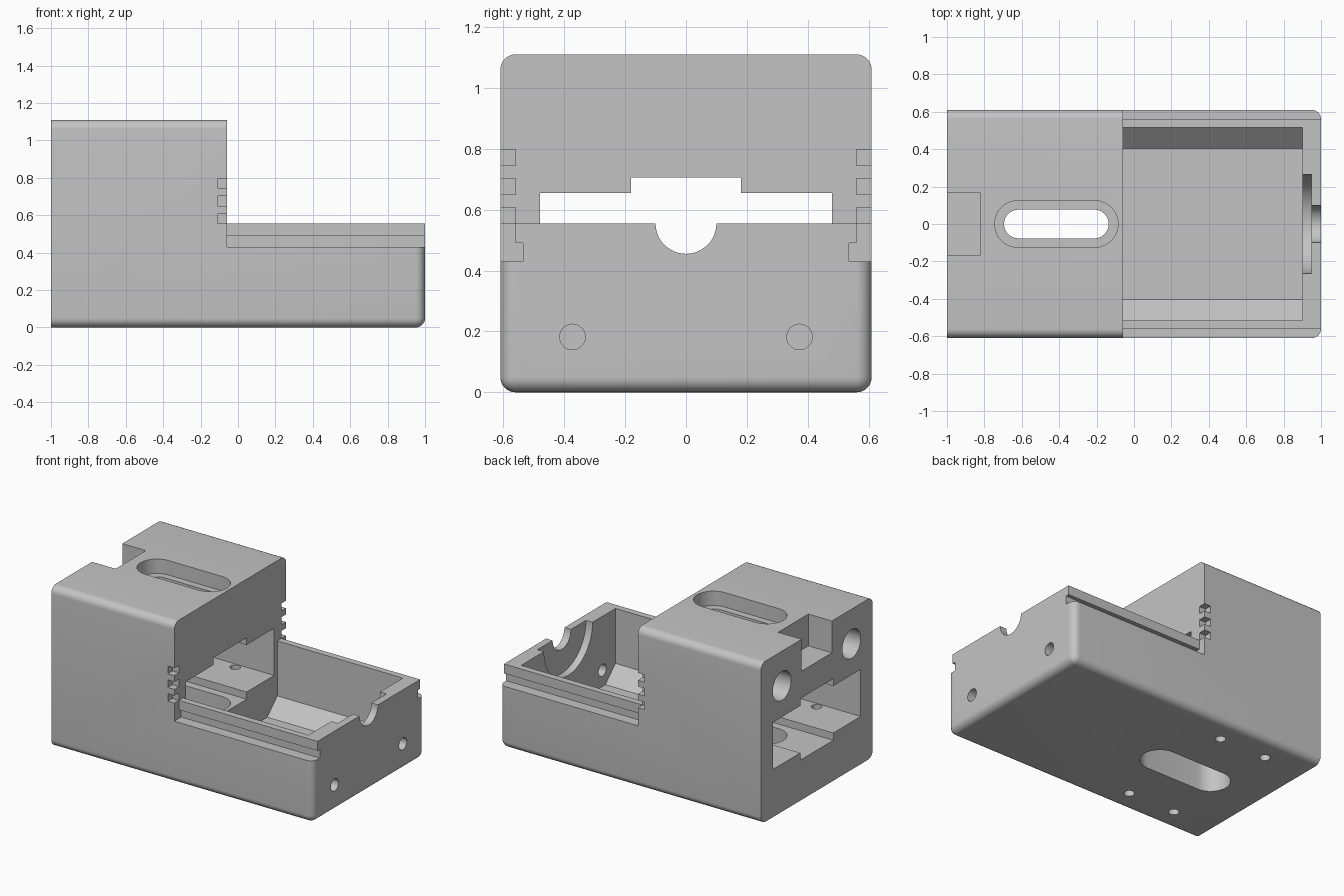
import bpy, bmesh, math
from mathutils import Vector

cube = bpy.data.objects.get("Cube")
if cube:
    bpy.data.objects.remove(cube, do_unlink=True)

# Overall dimensions
HALF_W, HEIGHT, DECK, STEP_X, ROUND = 0.61, 1.11, 0.555, -0.06, 0.05

grey = bpy.data.materials.new("plain grey")
grey.use_nodes = True
grey.diffuse_color = (0.55, 0.55, 0.55, 1)
grey.node_tree.nodes["Principled BSDF"].inputs["Base Color"].default_value = (0.55, 0.55, 0.55, 1)


def prism(name, outline, axis, start, end):
    """Extrude a 2D outline along an axis: x uses (y, z), y uses (x, z), z uses (x, y)."""
    place = {"x": lambda a, b, t: (t, a, b),
             "y": lambda a, b, t: (a, t, b),
             "z": lambda a, b, t: (a, b, t)}[axis]
    bm = bmesh.new()
    face = bm.faces.new([bm.verts.new(place(a, b, start)) for a, b in outline])
    extruded = bmesh.ops.extrude_face_region(bm, geom=[face])["geom"]
    shift = Vector(place(0, 0, end - start))
    bmesh.ops.translate(bm, vec=shift, verts=[v for v in extruded if isinstance(v, bmesh.types.BMVert)])
    bmesh.ops.recalc_face_normals(bm, faces=bm.faces)
    mesh = bpy.data.meshes.new(name)
    bm.to_mesh(mesh)
    bm.free()
    obj = bpy.data.objects.new(name, mesh)
    bpy.context.collection.objects.link(obj)
    return obj


def circle(a, b, r, n=32):
    return [(a + r * math.cos(math.tau * i / n), b + r * math.sin(math.tau * i / n)) for i in range(n)]


def slot(x0, x1, r, n=16):
    """Stadium outline lying along x."""
    right = [(x1 - r + r * math.cos(t), r * math.sin(t))
             for t in (math.pi * (i / n - 0.5) for i in range(n + 1))]
    left = [(x0 + r - r * math.cos(t), -r * math.sin(t))
            for t in (math.pi * (i / n - 0.5) for i in range(n + 1))]
    return right + left


def rect(a0, a1, b0, b1):
    return [(a0, b0), (a1, b0), (a1, b1), (a0, b1)]


def mirrored(half):
    """Complete an outline symmetric about its first coordinate."""
    return half + [(-a, b) for a, b in reversed(half)]


# Stepped housing block
body = prism("housing", [(-1, 0), (1, 0), (1, DECK), (STEP_X, DECK), (STEP_X, HEIGHT), (-1, HEIGHT)],
             "y", -HALF_W, HALF_W)
body.data.materials.append(grey)

# Round the base, the tray corners and the long top edges
bm = bmesh.new()
bm.from_mesh(body.data)
rounded = []
for e in bm.edges:
    p, q = (v.co for v in e.verts)
    along_x = abs(p.x - q.x) > 0.1
    bottom = max(p.z, q.z) < 0.01
    top = min(p.z, q.z) > HEIGHT - 0.01
    tray_end = min(p.x, q.x) > 0.99
    upright = abs(p.z - q.z) > 0.1
    if (along_x and (bottom or top)) or (tray_end and (bottom or upright)):
        rounded.append(e)
bmesh.ops.bevel(bm, geom=rounded, offset=ROUND, segments=8, profile=0.5, affect="EDGES")
bm.to_mesh(body.data)
bm.free()

cutters = []


def cut(outline, axis, start, end):
    cutters.append(prism("cutter", outline, axis, start, end))


# Tray cavity with chamfered floor
cut(mirrored([(0.405, 0.07), (0.515, 0.175), (0.515, DECK + 0.02)]), "x", STEP_X, 0.9)
# Stepped tunnel through the tall part
cut(mirrored([(0.18, 0.28), (0.18, 0.33), (0.48, 0.33), (0.48, 0.655), (0.18, 0.655), (0.18, 0.705)]),
    "x", -1.1, STEP_X + 0.02)
# Slots through the roof and floor
cut(slot(-0.745, -0.085, 0.125), "z", 1.01, 1.2)
cut(slot(-0.695, -0.135, 0.077), "z", 0.68, 1.05)
cut(slot(-0.745, -0.085, 0.125), "z", -0.1, 0.3)
# Notch in the top rear edge
cut(rect(-1.1, -0.82, -0.165, 0.165), "z", 0.89, 1.2)
# Cable opening and inner round recess in the tray end
cut(circle(0, DECK, 0.1, 48), "x", 0.88, 1.1)
cut(circle(0, DECK, 0.265, 64), "x", 0.88, 0.95)

for side in (-1, 1):
    # Deep round sockets in the rear face
    cut(circle(side * 0.38, 0.87, 0.1), "x", -1.1, -0.6)
    # Small holes through the tray end
    cut(circle(side * 0.373, 0.182, 0.042), "x", 0.85, 1.1)
    # Screw holes through the floor
    for x in (-0.69, -0.33):
        cut(circle(x, side * 0.44, 0.034, 24), "z", -0.1, 0.4)
    # Undercut lid rail along the tray wall
    cut([(side * a, b) for a, b in ((0.7, 0.43), (0.535, 0.43), (0.535, 0.49), (0.56, 0.49),
                                    (0.56, DECK + 0.02), (0.7, DECK + 0.02))], "x", STEP_X, 1.1)
    # Row of catch notches on the tall part
    for z in (DECK, 0.65, 0.745):
        cut(rect(-0.11, STEP_X + 0.03, z, z + 0.052), "y", side * 0.56, side * 0.7)

# Carve everything out of the block
bpy.ops.object.select_all(action="DESELECT")
body.select_set(True)
bpy.context.view_layer.objects.active = body
for tool in cutters:
    mod = body.modifiers.new("carve", "BOOLEAN")
    mod.operation, mod.solver, mod.object = "DIFFERENCE", "EXACT", tool
    bpy.ops.object.modifier_apply(modifier=mod.name)
    bpy.data.objects.remove(tool, do_unlink=True)

bpy.ops.object.shade_smooth_by_angle(angle=math.radians(30))
